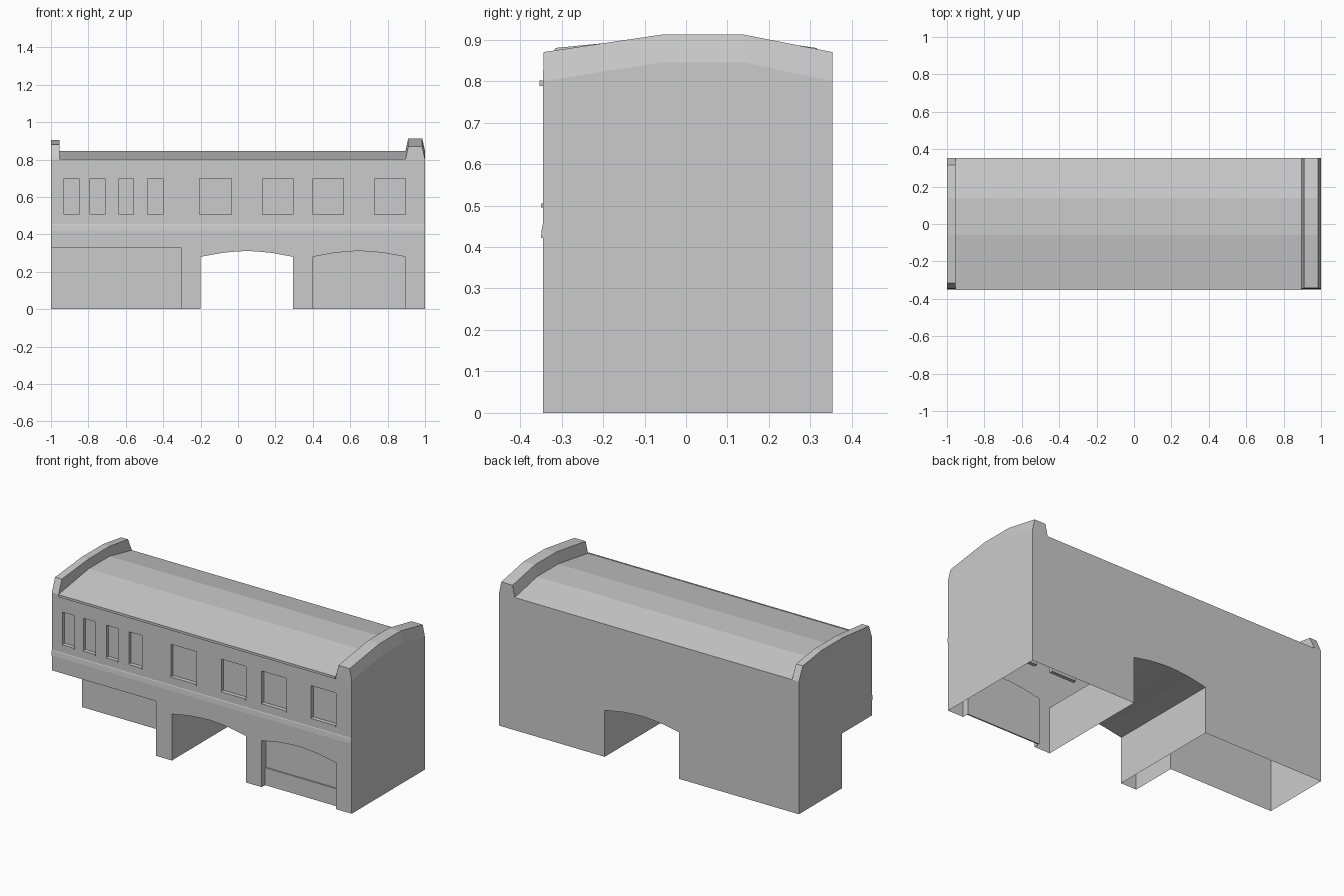
import bpy, bmesh

if "Cube" in bpy.data.objects:
    bpy.data.objects.remove(bpy.data.objects["Cube"])

grey = bpy.data.materials.new("plain_grey")
grey.diffuse_color = (0.6, 0.6, 0.6, 1)
grey.use_nodes = True
grey.node_tree.nodes["Principled BSDF"].inputs["Base Color"].default_value = grey.diffuse_color


def finish(name, bm):
    bmesh.ops.recalc_face_normals(bm, faces=bm.faces[:])
    me = bpy.data.meshes.new(name)
    bm.to_mesh(me)
    bm.free()
    me.materials.append(grey)
    ob = bpy.data.objects.new(name, me)
    bpy.context.collection.objects.link(ob)
    return ob


def prism(bm, pts, a, b):
    """Extrude a closed loop: points given as functions of the sweep value."""
    rings = [[bm.verts.new(p(t)) for p in pts] for t in (a, b)]
    n = len(pts)
    bm.faces.new(rings[0])
    bm.faces.new(rings[1])
    for i in range(n):
        j = (i + 1) % n
        bm.faces.new((rings[0][i], rings[0][j], rings[1][j], rings[1][i]))


def along_x(bm, yz, x0, x1):
    prism(bm, [lambda t, y=y, z=z: (t, y, z) for y, z in yz], x0, x1)


def along_y(bm, xz, y0, y1):
    prism(bm, [lambda t, x=x, z=z: (x, t, z) for x, z in xz], y0, y1)


def box(bm, x0, x1, y0, y1, z0, z1):
    along_y(bm, [(x0, z0), (x1, z0), (x1, z1), (x0, z1)], y0, y1)


def arch(x0, x1):
    w = x1 - x0
    curve = [(1, .28), (.77, .301), (.6, .309), (.5, .311), (.4, .309), (.23, .301), (0, .28)]
    return [(x0, -.1), (x1, -.1)] + [(x0 + w * f, z) for f, z in curve]


FRONT, BACK = -.345, .353
ROOF = [(FRONT, .80), (-.06, .845), (.14, .845), (BACK, .80)]
WINDOWS = [(-.93, -.85), (-.79, -.71), (-.635, -.56), (-.485, -.40),
           (-.205, -.035), (.13, .295), (.40, .565), (.73, .895)]

# Main body with faceted roof
bm = bmesh.new()
along_x(bm, [(FRONT, 0)] + ROOF + [(BACK, 0)], -1, 1)
body = finish("building_shell", bm)

# Openings: passage, garage recess, corner undercut, windows
bm = bmesh.new()
along_y(bm, arch(-.2, .295), -.6, .6)
along_y(bm, arch(.4, .895), -.6, -.305)
box(bm, -1.2, -.305, -.6, -.06, -.1, .33)
for a, b in WINDOWS:
    box(bm, a, b, -.6, FRONT + .02, .505, .70)
cutter = finish("opening_cutter", bm)
cutter.hide_render = True
mod = body.modifiers.new("openings", 'BOOLEAN')
mod.operation = 'DIFFERENCE'
mod.solver = 'EXACT'
mod.object = cutter
dg = bpy.context.evaluated_depsgraph_get()
cut = bpy.data.meshes.new_from_object(body.evaluated_get(dg))
body.modifiers.clear()
bpy.data.objects.remove(cutter)

# The underside is open
bm = bmesh.new()
bm.from_mesh(cut)
floor = [f for f in bm.faces if all(abs(v.co.z) < 1e-4 for v in f.verts)]
bmesh.ops.delete(bm, geom=floor, context='FACES')
bm.to_mesh(cut)
bm.free()
body.data = cut


# End parapets, lofted from the roof line up to a coping and down again
def parapet(name, top, xs):
    bm = bmesh.new()
    rows = [[bm.verts.new((x, y, z)) for y, z in prof]
            for x, prof in zip(xs, (ROOF, top, top, ROOF))]
    for r, s in zip(rows, rows[1:]):
        for i in range(3):
            bm.faces.new((r[i], r[i + 1], s[i + 1], s[i]))
    for i in (0, 3):
        bm.faces.new([r[i] for r in rows])
    finish(name, bm)


parapet("right_parapet", [(-.343, .87), (-.06, .912), (.14, .912), (.353, .87)],
        (.895, .91, .985, 1))
parapet("left_parapet", [(-.315, .88), (-.06, .905), (.14, .905), (.315, .88)],
        (-1, -1, -.955, -.955))

# Cornice below the roof edge
bm = bmesh.new()
box(bm, -.955, .895, -.353, FRONT, .788, .802)
finish("cornice", bm)

# String course across the front
bm = bmesh.new()
along_x(bm, [(FRONT, .422), (-.35, .422), (-.347, .45), (FRONT, .455)], -1, 1)
finish("string_course", bm)

# Window sills
bm = bmesh.new()
for a, b in WINDOWS:
    box(bm, a, b, -.35, FRONT + .02, .495, .505)
finish("window_sills", bm)

# Lower panel of the garage door
bm = bmesh.new()
box(bm, .4, .895, -.313, -.305, 0, .105)
finish("garage_door_panel", bm)
